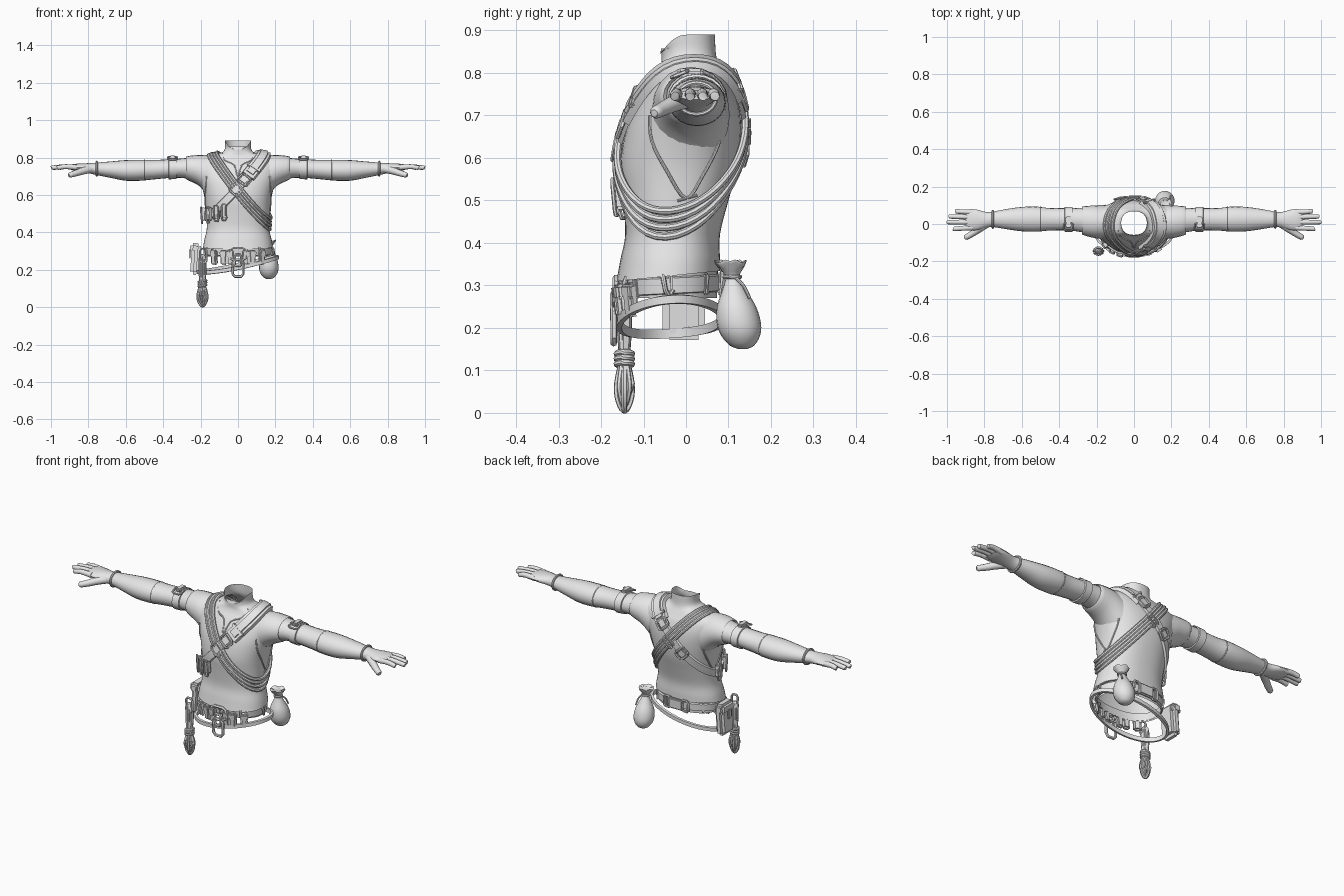
import bpy, bmesh, math
from mathutils import Vector as V, Matrix
from mathutils.bvhtree import BVHTree

if "Cube" in bpy.data.objects:
    bpy.data.objects.remove(bpy.data.objects["Cube"])

GREY = bpy.data.materials.new("plain grey")
GREY.diffuse_color = (0.8, 0.8, 0.8, 1)
GREY.use_nodes = True
GREY.node_tree.nodes["Principled BSDF"].inputs["Base Color"].default_value = GREY.diffuse_color


def finish(name, bm):
    bmesh.ops.recalc_face_normals(bm, faces=bm.faces)
    me = bpy.data.meshes.new(name)
    bm.to_mesh(me)
    me.materials.append(GREY)
    ob = bpy.data.objects.new(name, me)
    bpy.context.collection.objects.link(ob)
    bpy.ops.object.select_all(action='DESELECT')
    bpy.context.view_layer.objects.active = ob
    ob.select_set(True)
    bpy.ops.object.shade_smooth_by_angle(angle=math.radians(40))
    return ob


def catmull(rows, n, closed=False):
    rows = [V(r) for r in rows]
    m, out = len(rows), []
    for i in range(m if closed else m - 1):
        if closed:
            a, b, c, d = (rows[(i + k) % m] for k in (-1, 0, 1, 2))
        else:
            a, b, c, d = rows[max(i - 1, 0)], rows[i], rows[i + 1], rows[min(i + 2, m - 1)]
        for j in range(n):
            t = j / n
            out.append(b + (c - a) * (t / 2) + (a * 2 - b * 5 + c * 4 - d) * (t * t / 2)
                       + (b * 3 - a - c * 3 + d) * (t ** 3 / 2))
    return out if closed else out + [rows[-1]]


def loft(name, rings, cap=False, loop=False):
    bm = bmesh.new()
    vs = [[bm.verts.new(p) for p in r] for r in rings]
    k = len(vs[0])
    for i in range(len(vs) if loop else len(vs) - 1):
        a, b = vs[i], vs[(i + 1) % len(vs)]
        for j in range(k):
            bm.faces.new((a[j], a[(j + 1) % k], b[(j + 1) % k], b[j]))
    if cap:
        bm.faces.new(vs[0])
        bm.faces.new(vs[-1])
    return finish(name, bm)


def circle(k):
    return [(math.cos(2 * math.pi * i / k), math.sin(2 * math.pi * i / k)) for i in range(k)]


def tube(name, pts, r, closed=False, sides=8, smooth=0):
    pts = [V(p) for p in pts]
    if smooth:
        pts = catmull(pts, smooth, closed)
    m, rings, side = len(pts), [], None
    for i, p in enumerate(pts):
        t = (pts[(i + 1) % m] - pts[i - 1]) if closed else (pts[min(i + 1, m - 1)] - pts[max(i - 1, 0)])
        t.normalize()
        side = t.orthogonal() if side is None else side - t * side.dot(t)
        side.normalize()
        up = t.cross(side)
        rr = r(i / (m - 1)) if callable(r) else r
        rings.append([p + (side * c + up * s) * rr for c, s in circle(sides)])
    return loft(name, rings, not closed, closed)


def ribbon(name, path, width, thick, closed=True):
    """Flat strap along (point, normal) pairs."""
    m, rings = len(path), []
    for i, (p, n) in enumerate(path):
        a, b = (i - 1, (i + 1) % m) if closed else (max(i - 1, 0), min(i + 1, m - 1))
        t = (path[b][0] - path[a][0]).normalized()
        w = t.cross(n).normalized() * (width / 2)
        rings.append([p + w, p + w * .85 + n * thick, p - w * .85 + n * thick, p - w])
    return loft(name, rings, not closed, closed)


def block(name, loc, size, normal=(0, -1, 0), up=(0, 0, 1), bevel=.006):
    n = V(normal).normalized()
    s = V(up).cross(n).normalized()
    mat = Matrix((s, n, n.cross(s))).transposed().to_4x4()
    mat.translation = V(loc)
    bm = bmesh.new()
    bmesh.ops.create_cube(bm, size=1, matrix=mat @ Matrix.Diagonal((*size, 1)))
    bmesh.ops.bevel(bm, geom=bm.edges[:], offset=bevel, segments=2, affect='EDGES')
    return finish(name, bm)


def frame(name, loc, w, h, r, normal=(0, -1, 0), up=(0, 0, 1)):
    """Rounded wire loop such as a buckle or clip."""
    n, u = V(normal).normalized(), V(up)
    s = u.cross(n).normalized()
    u = n.cross(s)
    pts = [V(loc) + s * (x * w / 2) + u * (z * h / 2) for x, z in
           ((-1, -.7), (-.6, -1), (.6, -1), (1, -.7), (1, .7), (.6, 1), (-.6, 1), (-1, .7))]
    return tube(name, pts, r, True, 6)


# Torso: rows of height, half width, front, back
ROWS = [(.27, .168, -.142, .073), (.322, .172, -.147, .075), (.322, .186, -.164, .08),
        (.36, .18, -.155, .08), (.42, .167, -.143, .08), (.5, .17, -.148, .1), (.58, .178, -.155, .122),
        (.66, .198, -.142, .13), (.72, .22, -.117, .125), (.765, .235, -.09, .11), (.79, .222, -.07, .095),
        (.81, .16, -.06, .083), (.826, .09, -.058, .075), (.848, .07, -.058, .07), (.89, .07, -.062, .068)]
rings = []
for z, hw, f, b in ROWS[:2] + catmull(ROWS[2:], 4):
    ring = []
    for c, s in circle(48):
        y = (f + b) / 2 + (b - f) / 2 * math.copysign(abs(s) ** .9, s)
        dip = .045 * max(0, -y / .06) ** 2 if z > .86 else 0
        hem = .1 * (y + .04) * max(0, 1 - abs(z - .322) / .05)
        ring.append((hw * math.copysign(abs(c) ** .85, c), y, z + hem - dip * (z - .848) / .042))
    rings.append(ring)
torso = loft("torso", rings)
bm = bmesh.new()
bm.from_mesh(torso.data)
TREE = BVHTree.FromBMesh(bm)


def hit(origin, direction, off=0.0):
    d = V(direction).normalized()
    p, n, _, _ = TREE.ray_cast(V(origin), d)
    if p is None:
        p, n, _, _ = TREE.find_nearest(V(origin))
    if n.dot(d) > 0:
        n = -n
    return p + n * off, n


def wrap(c, u, v, off=0.0, count=64):
    """Closed path hugging the torso in the plane of u and v."""
    out = []
    for x, y in circle(count):
        d = (V(u) * x + V(v) * y).normalized()
        out.append(hit(V(c) + d, -d, off))
    # ease the path across hollows
    for _ in range(3):
        out = [((out[i - 1][0] + p * 2 + out[(i + 1) % count][0]) / 4,
                (out[i - 1][1] + n * 2 + out[(i + 1) % count][1]).normalized())
               for i, (p, n) in enumerate(out)]
    return out


# Neckline and front slit
neck = [(-.085, .822), (-.07, .785), (-.02, .76), (0, .695), (.02, .76), (.07, .785), (.085, .822)]
tube("neckline", [hit((x, -1, z), (0, 1, 0), .0)[0] for x, z in neck], .004, smooth=3)

# Arms: x, y centre, z centre, y radius, z radius
ARM = [(.13, .01, .7, .09, .105), (.2, .012, .73, .082, .078), (.27, .02, .742, .066, .056),
       (.35, .025, .741, .06, .05), (.45, .025, .735, .06, .052), (.52, .026, .732, .067, .056),
       (.6, .026, .731, .065, .055), (.68, .026, .735, .054, .044), (.75, .025, .739, .042, .034),
       (.79, .022, .742, .042, .028), (.84, .022, .746, .055, .022), (.88, .024, .748, .055, .017),
       (.9, .024, .748, .046, .011)]
for s, side in ((1, "left"), (-1, "right")):
    tag = side + "_"

    def section(x, y, z, ry, rz, k=20):
        return [(s * x, y + ry * c, z + rz * q) for c, q in circle(k)]
    loft(tag + "arm", [section(*r) for r in catmull(ARM, 4)], True)
    # Sleeve cap of the vest
    loft(tag + "sleeve_cap", [section(*r) for r in catmull(
        [(.15, .01, .7, .093, .112), (.21, .012, .732, .087, .082), (.275, .018, .744, .076, .062),
         (.272, .018, .744, .064, .055)], 3)])
    # Fingers and thumb
    for y0, y1, tip in ((-.02, -.026, .965), (.01, .01, .994), (.037, .04, .986), (.063, .068, .955)):
        tube(tag + "finger", [(s * .865, y0, .747), (s * .92, (y0 + y1) / 2, .751), (s * (tip - .006), y1, .746),
             (s * tip, y1, .745)], lambda t: .0145 - .004 * t - (.005 if t > .95 else 0), sides=10, smooth=4)
    tube(tag + "thumb", [(s * .79, .0, .738), (s * .83, -.028, .728), (s * .87, -.055, .715), (s * .905, -.075, .705)],
         lambda t: .022 - .008 * t - (.005 if t > .95 else 0), sides=10, smooth=4)
    # Wrist cord, forearm wrap edge and upper arm band with buckle
    tube(tag + "wrist_cord", section(.755, .025, .74, .045, .037), .006, True)
    tube(tag + "bracer_edge", section(.5, .026, .733, .064, .053), .0035, True)
    loft(tag + "arm_band", [section(*r) for r in ((.328, .025, .742, .061, .051), (.33, .025, .742, .067, .057),
         (.37, .025, .74, .067, .057), (.372, .025, .74, .061, .051))])
    block(tag + "band_buckle", (s * .35, .01, .801), (.032, .02, .06), (0, 0, 1), (0, 1, 0))
    frame(tag + "band_frame", (s * .35, -.015, .797), .05, .04, .005, (0, -.4, 1), (0, 1, 0))
    # Armhole edge and side lacing
    edge = [(-.085, .7), (-.08, .64), (-.045, .57), (0, .505), (.04, .56), (.075, .63), (.09, .7)]
    tube(tag + "armhole_edge", [hit((s, y, z), (-s, 0, 0), .001)[0] for y, z in edge], .004, smooth=4)
    for z in (.475, .49, .505):
        tube(tag + "lace", [hit((s, y, z + y * .3), (-s, 0, 0), .002)[0] for y in (-.02, 0, .025)], .003)

# Rope bundle from right shoulder to left hip
u, v = V((-.64, 0, .77)), V((0, 1, .22))
for i in range(4):
    k = (i - 1.5) * .0135
    path = wrap(V((.028, 0, .618)) + V((.77, 0, .64)) * k, u, v, .008 + .003 * (i % 2))
    tube("chest_rope", [p for p, n in path], .009, True)
    if i == 1:
        for j in (13, 15):
            block("rope_binding", path[j][0], (.07, .026, .016), path[j][1], path[j + 1][0] - path[j - 1][0])

# Shoulder strap with pad and buckles
strap = wrap((-.02, 0, .645), V((.68, 0, .73)), V((0, 1, .2)), .002, 72)
ribbon("shoulder_strap", strap, .045, .011)
pad = [strap[i % 72] for i in range(-10, 10)]
ribbon("shoulder_pad", pad, .078, .018, False)
ribbon("pad_strip", [(p + n * .014, n) for p, n in pad[1:-1]], .045, .011, False)
for i in (-12, -17, 10, 24):
    p, n = strap[i % 72]
    t = strap[(i + 1) % 72][0] - strap[(i - 1) % 72][0]
    block("strap_tab", p + n * .012, (.045, .014, .045), n, t)
    frame("strap_buckle", p + n * .015, .062, .05, .006, n, t)
for i in (-7, 7):
    p, n = strap[i % 72]
    block("pad_band", p + n * .02, (.083, .014, .016), n, strap[(i + 1) % 72][0] - p, .004)

# Small pouches and clips on the chest
for x, z in ((-.168, .498), (-.135, .5), (-.1, .508), (-.065, .515)):
    p, n = hit((x * 1.5, -1, z), V((-x * .5, 1, 0)), .014)
    block("chest_pouch", p, (.026, .026, .07), n)
    frame("chest_clip", p + n * .012 - V((0, 0, .005)), .026, .085, .005, n)

# Waist belt with loops
belt = wrap((0, -.035, .3), (1, 0, 0), (0, 1, .05), 0, 72)
ribbon("waist_belt", belt, .042, .01)
for i in range(0, 72, 6):
    p, n = belt[i]
    block("belt_loop", p + n * .01, (.013, .013, .052), n, bevel=.004)
# Front pouches hanging from the belt
for i in (43, 47, 50, 58, 61, 65):
    p, n = belt[i]
    block("belt_pouch", p + n * .014 - V((0, 0, .028)), (.036, .026, .08), n, bevel=.008)
    block("pouch_flap", p + n * .018 - V((0, 0, .008)), (.04, .026, .035), n)
# Side hooks
for i in (64, 71):
    p, n = belt[i]
    tube("belt_hook", [p + n * a + V((0, b, c)) for a, b, c in
         ((.012, -.004, .025), (.022, .0, .01), (.022, .004, -.01), (.014, .012, -.02), (.012, .02, -.008))],
         .006, smooth=3)
p, n = belt[18]
block("rear_belt_plate", p + n * .012, (.085, .018, .058), n)
for dx in (-.055, .055):
    frame("rear_buckle", p + n * .015 + V((dx, -.004, 0)), .035, .06, .006, n)

# Low slanted hip strap
hip = []
for c, s in circle(64):
    x, y = .207 * c, -.035 + .116 * s
    hip.append((V((x, y, .187 + .08 * ((c + 1) / 2) ** 1.4 + .008 * s)), V((c / .207, s / .116, 0)).normalized()))
ribbon("hip_strap", hip, .022, .012)

# Centre clip hanging from the belt
frame("centre_ring", (0, -.165, .285), .085, .065, .008)
frame("centre_link", (0, -.172, .25), .035, .06, .007)
frame("centre_clip", (0, -.17, .208), .056, .088, .008)

# Right hip case
block("hip_case", (-.226, -.005, .255), (.1, .05, .165), (-1, 0, .08), bevel=.016)
block("case_lid", (-.228, -.005, .315), (.106, .056, .055), (-1, 0, .08), bevel=.014)
block("case_tab", (-.257, -.005, .285), (.025, .012, .05), (-1, 0, 0), bevel=.004)

# Hanging rope coil
for i in range(5):
    a = i * math.pi / 5
    dx, dy = math.cos(a), math.sin(a) * .75
    low = .008 + .014 * (i % 3)
    tube("hanging_rope", [(-.19 + dx * k, -.145 + dy * k, z) for k, z in
         ((.012, .27), (.016, .2), (.011, .128), (.024, .075), (.024, low + .03), (.008, low),
          (-.008, low), (-.024, low + .03), (-.024, .075), (-.011, .128), (-.016, .2), (-.012, .27))],
         .0065, True, 6, 3)
for z in (.115, .127, .139):
    tube("rope_wrap", [(-.19 + .019 * c, -.145 + .018 * s, z + .004 * c) for c, s in circle(16)], .0075, True)
frame("rope_clip", (-.185, -.155, .275), .035, .075, .006)

# Drawstring pouch on the left rear hip
BAG = [(.15, .008), (.158, .028), (.182, .046), (.212, .052), (.25, .046), (.285, .03), (.312, .018),
       (.325, .018), (.345, .032), (.357, .038), (.35, .02)]
loft("drawstring_pouch", [[(.165 + r * c, .126 - (z - .2) * .14 + r * s, z + (.004 * math.sin(8 * i) if z > .34 else 0))
     for i, (c, s) in enumerate(circle(20))] for z, r in catmull(BAG, 3)], True)
tube("pouch_cord", [(.165 + .019 * c, .109 + .019 * s, .32) for c, s in circle(14)], .005, True)
tube("pouch_cord_end", [(.18, .115, .32), (.193, .135, .3), (.197, .15, .27)], .004, smooth=4)
